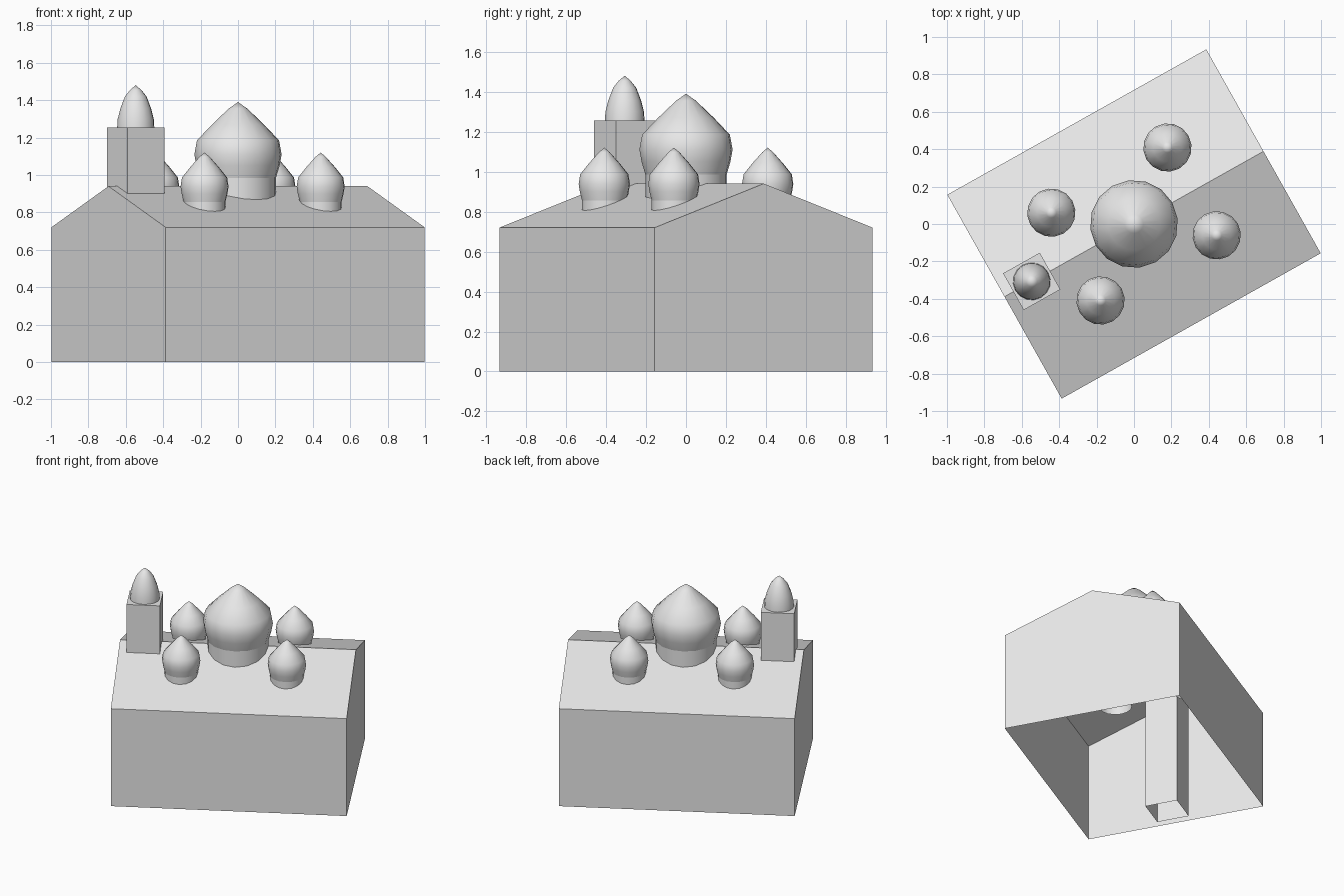
import bpy, bmesh, math
from mathutils import Matrix

cube = bpy.data.objects.get("Cube")
if cube:
    bpy.data.objects.remove(cube, do_unlink=True)

stone = bpy.data.materials.new("pale_stone")
stone.use_nodes = True
GREY = (0.8, 0.8, 0.8, 1)
stone.diffuse_color = GREY
stone.node_tree.nodes["Principled BSDF"].inputs["Base Color"].default_value = GREY

# The whole building is turned on its plot
TURN = Matrix.Rotation(math.radians(29.3), 4, 'Z')
L, W, EAVE, RIDGE = 0.794, 0.625, 0.72, 0.94


def finish(name, bm, location=(0, 0, 0), smooth=False):
    bmesh.ops.recalc_face_normals(bm, faces=bm.faces)
    mesh = bpy.data.meshes.new(name)
    bm.to_mesh(mesh)
    bm.free()
    mesh.materials.append(stone)
    obj = bpy.data.objects.new(name, mesh)
    bpy.context.collection.objects.link(obj)
    obj.matrix_world = TURN @ Matrix.Translation(location)
    if smooth:
        bpy.ops.object.select_all(action='DESELECT')
        obj.select_set(True)
        bpy.context.view_layer.objects.active = obj
        bpy.ops.object.shade_smooth_by_angle(angle=math.radians(40))
    return obj


def lathe(name, profile, location, sides=16):
    """Spin a (radius, height) profile about the vertical axis."""
    bm = bmesh.new()
    verts = [bm.verts.new((r, 0, z)) for r, z in profile]
    edges = [bm.edges.new(pair) for pair in zip(verts, verts[1:])]
    bmesh.ops.spin(bm, geom=verts + edges, axis=(0, 0, 1), cent=(0, 0, 0),
                   angle=math.tau, steps=sides, use_duplicate=False)
    bmesh.ops.remove_doubles(bm, verts=bm.verts, dist=0.0005)
    return finish(name, bm, location, smooth=True)


def remove_floor(bm):
    floor = [f for f in bm.faces if all(v.co.z < 0.001 for v in f.verts)]
    bmesh.ops.delete(bm, geom=floor, context='FACES_ONLY')


# Gabled hall: an end profile extruded along the ridge, open underneath
bm = bmesh.new()
gable = [(-W, 0), (W, 0), (W, EAVE), (0, RIDGE), (-W, EAVE)]
end = bm.faces.new([bm.verts.new((-L, y, z)) for y, z in gable])
copy = bmesh.ops.extrude_face_region(bm, geom=[end], use_keep_orig=True)["geom"]
bmesh.ops.translate(bm, vec=(2 * L, 0, 0),
                    verts=[g for g in copy if isinstance(g, bmesh.types.BMVert)])
remove_floor(bm)
finish("gabled_hall", bm)

# Bell tower rising from the ground through the ridge
TOWER_X, TOWER_TOP = -0.627, 1.255
bm = bmesh.new()
bmesh.ops.create_cube(bm, size=1)
bmesh.ops.translate(bm, verts=bm.verts, vec=(0, 0, 0.5))
bmesh.ops.scale(bm, verts=bm.verts, vec=(0.225, 0.225, TOWER_TOP))
remove_floor(bm)
finish("bell_tower", bm, (TOWER_X, 0, 0))
lathe("tower_cap", [(0.1, 0), (0.097, 0.045), (0.083, 0.1), (0.058, 0.165),
                    (0.03, 0.2), (0, 0.225)], (TOWER_X, 0, TOWER_TOP))

# Onion domes, heights measured from the widest ring
ONION = [(0.205, -0.125), (0.224, -0.06), (0.235, 0), (0.221, 0.075),
         (0.14, 0.16), (0.05, 0.245), (0, 0.28)]


def onion_dome(name, x, y, belly, wide, tall):
    base = belly + ONION[0][1] * tall
    radius = ONION[0][0] * wide
    lathe(name + "_drum", [(radius, 0.72), (radius, base)], (x, y, 0))
    lathe(name + "_dome", [(r * wide, z * tall) for r, z in ONION], (x, y, belly))


onion_dome("central", 0, 0, 1.11, 1, 1)
for side, sx in (("left", 1), ("right", -1)):
    for row, sy in (("front", -1), ("back", 1)):
        onion_dome(f"{row}_{side}", sx * 0.356, sy * 0.269, 0.938, 0.55, 0.65)
